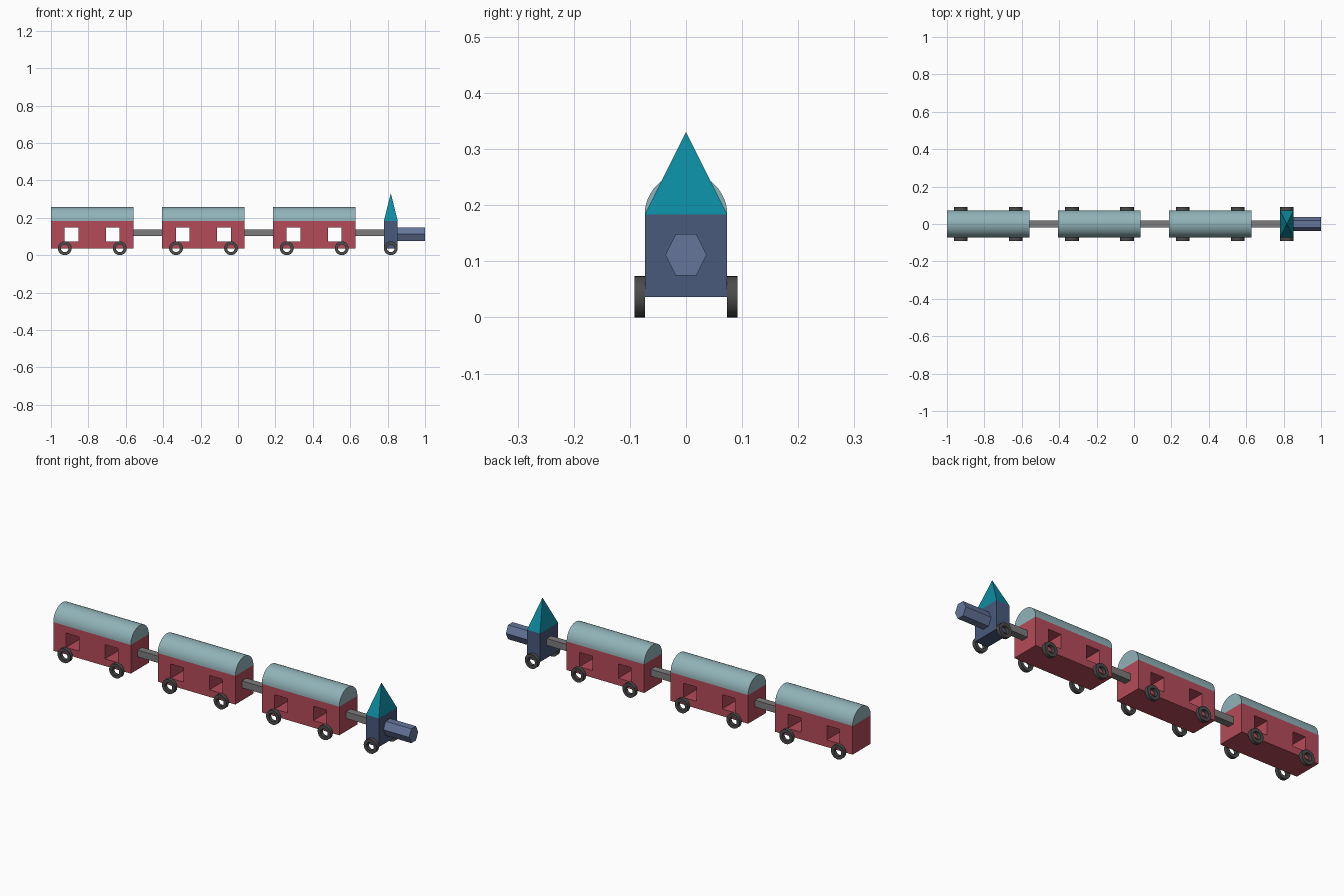
import bpy, bmesh, math
from mathutils import Matrix

if "Cube" in bpy.data.objects:
    bpy.data.objects.remove(bpy.data.objects["Cube"])

U = 0.0735  # half width of a carriage, the module of the whole toy


def material(name, rgb):
    m = bpy.data.materials.new(name)
    m.diffuse_color = (*rgb, 1)
    m.use_nodes = True
    m.node_tree.nodes["Principled BSDF"].inputs["Base Color"].default_value = m.diffuse_color
    return m


RED = material("red", (0.46, 0.07, 0.10))
ROOF = material("pale_teal", (0.28, 0.45, 0.48))
NAVY = material("navy", (0.065, 0.10, 0.20))
BLUE = material("slate_blue", (0.13, 0.18, 0.33))
TEAL = material("teal", (0.004, 0.26, 0.36))
DARK = material("dark_grey", (0.07, 0.07, 0.07))
GREY = material("grey", (0.2, 0.2, 0.2))


def finish(name, bm, mat, smooth=False):
    bmesh.ops.recalc_face_normals(bm, faces=bm.faces)
    me = bpy.data.meshes.new(name)
    bm.to_mesh(me)
    bm.free()
    ob = bpy.data.objects.new(name, me)
    bpy.context.collection.objects.link(ob)
    if mat:
        me.materials.append(mat)
    if smooth:
        bpy.ops.object.select_all(action='DESELECT')
        ob.select_set(True)
        bpy.context.view_layer.objects.active = ob
        bpy.ops.object.shade_smooth_by_angle(angle=math.radians(35))
    return ob


def box(name, lo, hi, mat):
    bm = bmesh.new()
    size = [b - a for a, b in zip(lo, hi)]
    mid = [(a + b) / 2 for a, b in zip(lo, hi)]
    bmesh.ops.create_cube(bm, size=1, matrix=Matrix.Translation(mid) @ Matrix.Diagonal((*size, 1)))
    return finish(name, bm, mat)


def prism(name, profile, x0, x1, mat, smooth=False):
    """Extrude a (y, z) profile along x."""
    bm = bmesh.new()
    face = bm.faces.new([bm.verts.new((x0, y, z)) for y, z in profile])
    ext = bmesh.ops.extrude_face_region(bm, geom=[face])
    verts = [g for g in ext["geom"] if isinstance(g, bmesh.types.BMVert)]
    bmesh.ops.translate(bm, verts=verts, vec=(x1 - x0, 0, 0))
    return finish(name, bm, mat, smooth)


def wheel(name, x, side):
    """Flat ring standing against the side of a body."""
    n, y0, y1 = 32, U * side, 1.25 * U * side
    section = [(0.0368, y0), (0.0368, y1), (0.0205, y1), (0.0205, y0)]
    bm = bmesh.new()
    rings = []
    for i in range(n):
        a = 2 * math.pi * i / n
        rings.append([bm.verts.new((x + r * math.cos(a), y, 0.0368 + r * math.sin(a)))
                      for r, y in section])
    for i in range(n):
        p, q = rings[i], rings[(i + 1) % n]
        for k in range(4):
            j = (k + 1) % 4
            bm.faces.new((p[k], p[j], q[j], q[k]))
    finish(name, bm, DARK, True)


def wheel_pair(name, x):
    for side, label in ((-1, "front"), (1, "back")):
        wheel(f"{name}_{label}", x, side)


# Carriages: windowed body, barrel roof, wheels and coupling bar
starts = [-1.0, -0.405, 0.187]
ends = [-0.405, 0.187, 0.78]
for n, (x, nxt) in enumerate(zip(starts, ends), 1):
    body = box(f"carriage_body_{n}", (x, -U, U / 2), (x + 6 * U, U, 2.5 * U), RED)
    for k in (1, 4):
        cut = box(f"window_cutter_{n}_{k}", (x + k * U, -2 * U, U),
                  (x + (k + 1) * U, 2 * U, 2 * U), None)
        cut.hide_render = True
        cut.hide_set(True)
        mod = body.modifiers.new("window", 'BOOLEAN')
        mod.operation, mod.object, mod.solver = 'DIFFERENCE', cut, 'EXACT'
    arc = [(U * math.cos(math.pi * i / 24), 2.5 * U + U * math.sin(math.pi * i / 24))
           for i in range(25)]
    prism(f"carriage_roof_{n}", arc, x, x + 6 * U, ROOF, True)
    wheel_pair(f"carriage_{n}_rear_wheel", x + U)
    wheel_pair(f"carriage_{n}_lead_wheel", x + 5 * U)
    box(f"coupling_bar_{n}", (x + 6 * U, -U / 4, 0.102), (nxt, U / 4, 0.137), GREY)

# Engine: cab, pyramid roof, hexagonal boiler and one pair of wheels
box("engine_cab", (0.78, -U, U / 2), (0.78 + U, U, 2.5 * U), NAVY)
bm = bmesh.new()
base = [bm.verts.new((0.78 + a * U, b * U, 2.5 * U)) for a, b in ((0, -1), (1, -1), (1, 1), (0, 1))]
tip = bm.verts.new((0.78 + U / 2, 0, 4.5 * U))
bm.faces.new(base)
for i in range(4):
    bm.faces.new((base[i], base[(i + 1) % 4], tip))
finish("engine_roof", bm, TEAL)
h = U / 2
hexagon = [(h, 0), (h / 2, h), (-h / 2, h), (-h, 0), (-h / 2, -h), (h / 2, -h)]
prism("engine_boiler", [(y, z + 1.52 * U) for y, z in hexagon], 0.78 + U, 1.0, BLUE)
wheel_pair("engine_wheel", 0.78 + U / 2)
